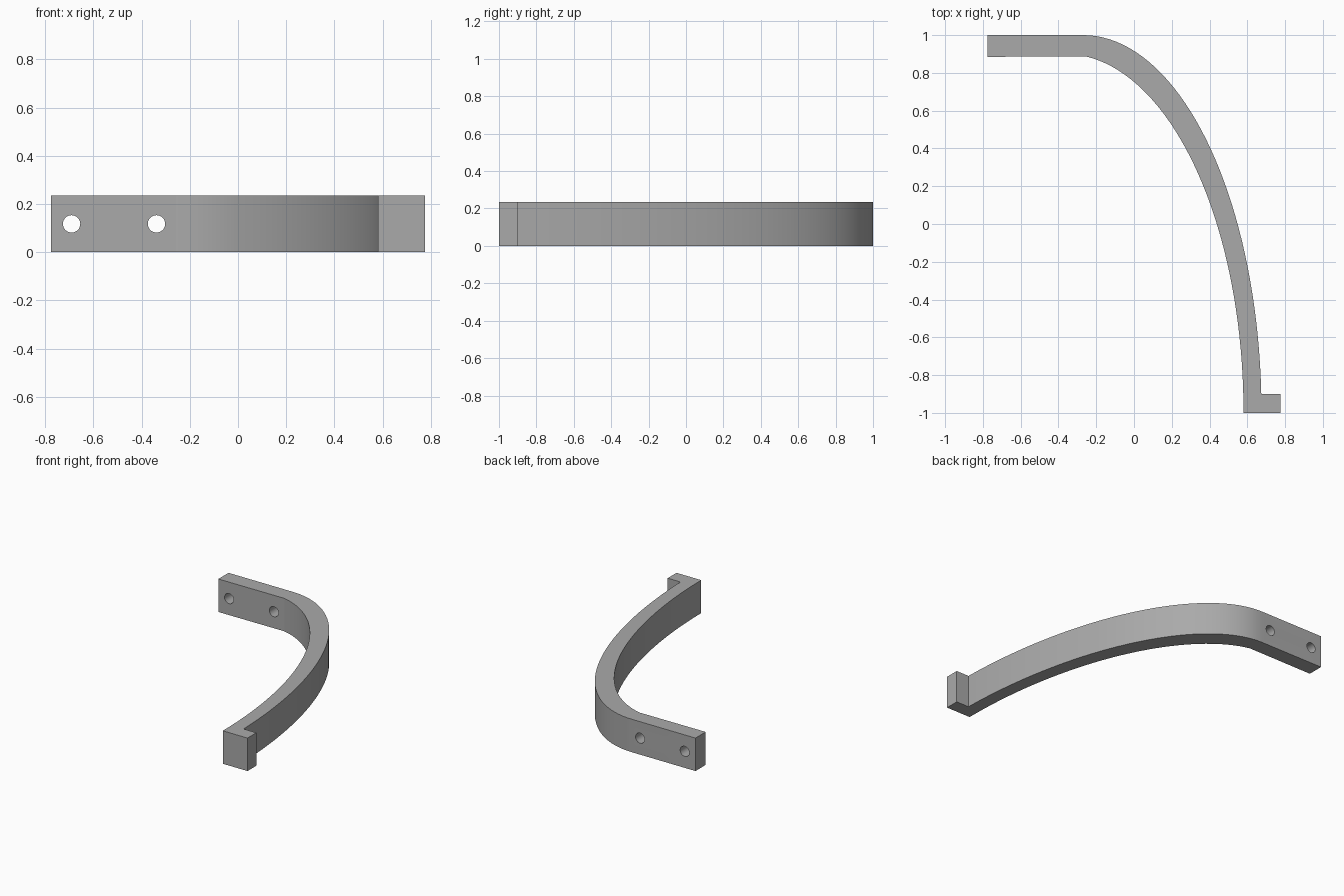
import bpy, bmesh, math

cube = bpy.data.objects.get("Cube")
if cube:
    bpy.data.objects.remove(cube, do_unlink=True)

HEIGHT = 0.235
STEPS = 40

grey = bpy.data.materials.new("plain grey")
grey.use_nodes = True
colour = (0.4, 0.4, 0.4, 1)
grey.diffuse_color = colour
grey.node_tree.nodes["Principled BSDF"].inputs["Base Color"].default_value = colour


def elliptic_arc(cx, a, b, start, end):
    """Points on an ellipse centred on the front edge, y = -1."""
    return [(cx + a * math.cos(t), -1 + b * math.sin(t))
            for t in (start + (end - start) * i / STEPS for i in range(STEPS + 1))]


# Outline: foot, outer arc, straight mounting plate, inner arc
outer = elliptic_arc(-0.27, 0.945, 2.0, math.asin(0.05), math.pi / 2)
inner = elliptic_arc(-0.365, 0.945, 1.9, math.acos(0.115), 0)
outline = [(0.775, -1), (0.775, -0.9)] + outer
outline += [(-0.775, 1), (-0.775, 0.885)] + inner

bm = bmesh.new()
base = bm.faces.new([bm.verts.new((x, y, 0)) for x, y in outline])
top = bmesh.ops.extrude_face_region(bm, geom=[base])["geom"]
bmesh.ops.translate(bm, vec=(0, 0, HEIGHT),
                    verts=[g for g in top if isinstance(g, bmesh.types.BMVert)])
bmesh.ops.recalc_face_normals(bm, faces=bm.faces)
mesh = bpy.data.meshes.new("curved_bracket")
bm.to_mesh(mesh)
bm.free()
mesh.materials.append(grey)
bracket = bpy.data.objects.new("curved_bracket", mesh)
bpy.context.collection.objects.link(bracket)

# Screw holes through the mounting plate
for i, x in enumerate((-0.69, -0.338)):
    bpy.ops.mesh.primitive_cylinder_add(vertices=32, radius=0.036, depth=0.4,
                                        location=(x, 0.94, HEIGHT / 2),
                                        rotation=(math.pi / 2, 0, 0))
    cutter = bpy.context.object
    cutter.name = f"hole_cutter_{i + 1}"
    cutter.data.materials.append(grey)
    mod = bracket.modifiers.new("screw_hole", 'BOOLEAN')
    mod.operation = 'DIFFERENCE'
    mod.solver = 'EXACT'
    mod.object = cutter
    bpy.context.view_layer.objects.active = bracket
    bpy.ops.object.modifier_apply(modifier=mod.name)
    bpy.data.objects.remove(cutter, do_unlink=True)

# Smooth arcs, sharp corners
bpy.ops.object.select_all(action='DESELECT')
bracket.select_set(True)
bpy.context.view_layer.objects.active = bracket
bpy.ops.object.shade_smooth_by_angle(angle=math.radians(15))
